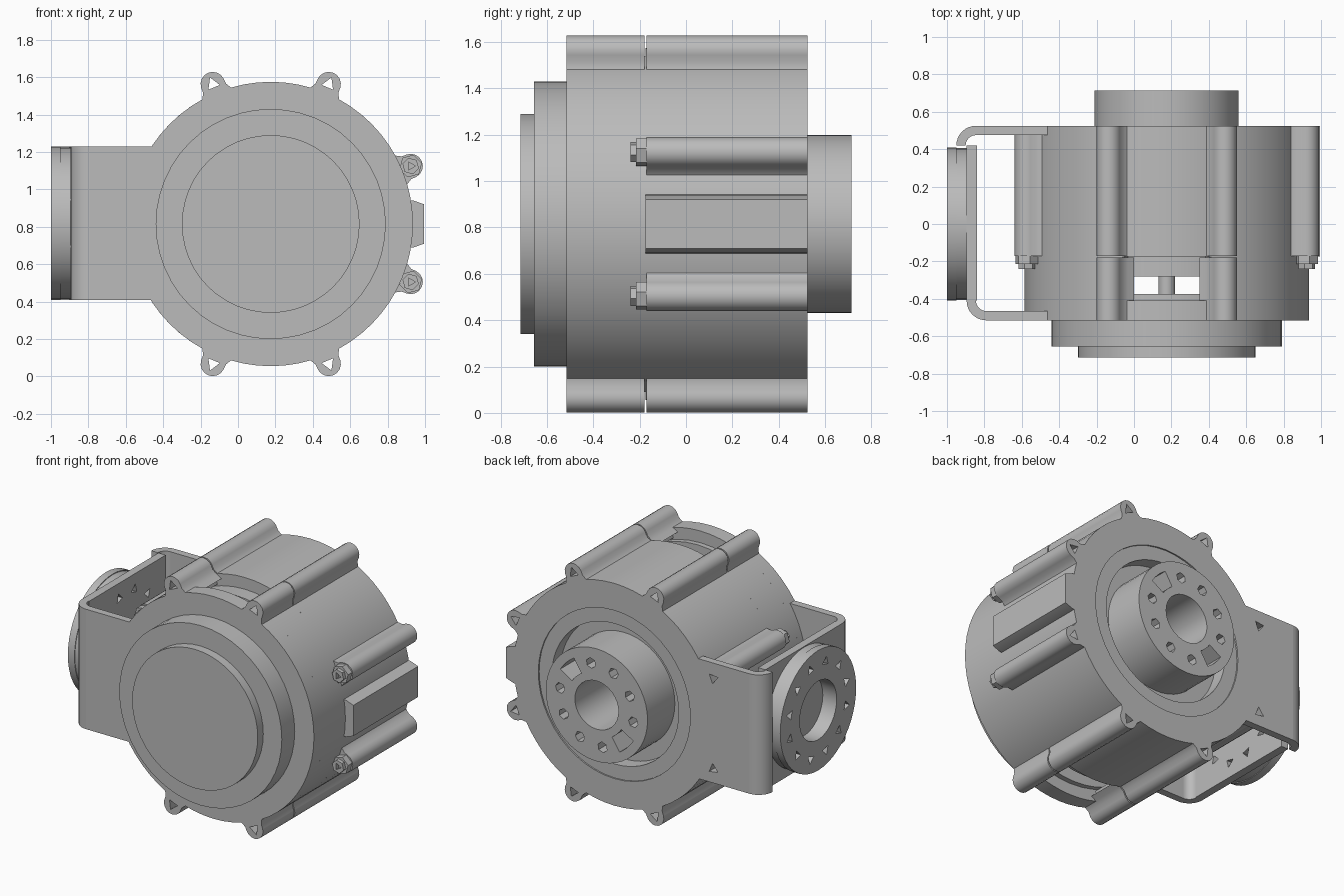
import bpy, bmesh, math
from mathutils import Matrix

if "Cube" in bpy.data.objects:
    bpy.data.objects.remove(bpy.data.objects["Cube"])

grey = bpy.data.materials.new("plain_grey")
grey.use_nodes = True
colour = (0.5, 0.5, 0.5, 1)
grey.diffuse_color = colour
grey.node_tree.nodes["Principled BSDF"].inputs["Base Color"].default_value = colour

CX, CZ = 0.175, 0.815          # main axis of the housing
R = 0.76                       # housing radius
FRONT, SEAM, BACK = -0.515, -0.175, 0.525

# Matrices that turn a flat outline and its depth into world axes
ALONG = {
    "x": Matrix(((0, 0, 1, 0), (1, 0, 0, 0), (0, 1, 0, 0), (0, 0, 0, 1))),
    "y": Matrix(((1, 0, 0, 0), (0, 0, 1, 0), (0, 1, 0, 0), (0, 0, 0, 1))),
    "z": Matrix.Identity(4),
}


def arc(cx, cy, r, a0, a1, n):
    """Points on an arc, angles in degrees."""
    angles = [math.radians(a0 + (a1 - a0) * i / n) for i in range(n + 1)]
    return [(cx + r * math.cos(a), cy + r * math.sin(a)) for a in angles]


def circle(r, n=48, cx=CX, cy=CZ, turn=0):
    return arc(cx, cy, r, turn, turn + 360, n)[:-1]


def ring_of_holes(count, r, size, sides, cx=CX, cy=CZ, start=0, skip=()):
    holes = []
    for i in range(count):
        a = start + i * 360 / count
        if i not in skip:
            x, y = arc(cx, cy, r, a, a, 1)[0]
            holes.append(circle(size, sides, x, y, a))
    return holes


def prism(name, outlines, low, high, axis="y"):
    """Extrude an outline; further outlines inside it become holes."""
    curve = bpy.data.curves.new(name, "CURVE")
    curve.dimensions, curve.fill_mode = "2D", "BOTH"
    curve.extrude = (high - low) / 2
    for points in outlines:
        spline = curve.splines.new("POLY")
        spline.points.add(len(points) - 1)
        for p, (x, y) in zip(spline.points, points):
            p.co = (x, y, 0, 1)
        spline.use_cyclic_u = True
    helper = bpy.data.objects.new(name + "_path", curve)
    bpy.context.scene.collection.objects.link(helper)
    graph = bpy.context.evaluated_depsgraph_get()
    mesh = bpy.data.meshes.new_from_object(helper.evaluated_get(graph))
    bpy.data.objects.remove(helper)
    bm = bmesh.new()
    bm.from_mesh(mesh)
    bmesh.ops.remove_doubles(bm, verts=bm.verts, dist=0.0005)
    bm.transform(ALONG[axis] @ Matrix.Translation((0, 0, (low + high) / 2)))
    bmesh.ops.recalc_face_normals(bm, faces=bm.faces)
    bm.to_mesh(mesh)
    bm.free()
    mesh.materials.clear()
    mesh.materials.append(grey)
    obj = bpy.data.objects.new(name, mesh)
    bpy.context.scene.collection.objects.link(obj)
    bpy.ops.object.select_all(action="DESELECT")
    obj.select_set(True)
    bpy.context.view_layer.objects.active = obj
    bpy.ops.object.shade_smooth_by_angle(angle=math.radians(30))
    return obj


def turned(points, angle):
    """Turn radial outline points about the main axis."""
    c, s = math.cos(math.radians(angle)), math.sin(math.radians(angle))
    return [(CX + u * c - v * s, CZ + u * s + v * c) for u, v in points]


# Rear housing: solid core, bored part, recessed back rings
prism("rear_housing_core", [circle(R, 64)], SEAM, 0.2)
prism("rear_housing_bored", [circle(R, 64), circle(0.165, 32)], 0.2, 0.42)
prism("rear_outer_ring", [circle(R, 64), circle(0.575)], 0.42, BACK)
prism("rear_bearing_ring", [circle(0.575), circle(0.48)], 0.42, 0.515)
prism("rear_inner_lip", [circle(0.68)], -0.28, SEAM)

# Front housing: end plate and two wall shells leaving top and bottom windows
prism("front_end_plate", [circle(R, 64)], FRONT, -0.41)
prism("front_inner_plate", [circle(0.68)], -0.41, -0.375)
prism("inner_shaft", [circle(0.045, 16)], -0.38, -0.27)
for side, start in (("left", -72.5), ("right", 107.5)):
    shell = arc(CX, CZ, R, start, start + 145, 26)
    shell += arc(CX, CZ, 0.69, start + 145, start, 26)
    prism("front_wall_" + side, [shell], -0.41, SEAM)

# Stepped front cover
prism("front_cover_large", [circle(0.615)], -0.655, FRONT)
prism("front_cover_small", [circle(0.475)], -0.715, -0.655)

# Screw bosses around the housing
boss = [(0.72, -0.11), (0.752, -0.085), (0.785, -0.066)]
boss += arc(0.81, 0, 0.065, -85, 85, 8)
boss += [(u, -v) for u, v in reversed(boss[:3])]
for i in range(8):
    angle = 22.5 + 45 * i
    hole = turned(circle(0.038, 3, 0.81, 0), angle)
    prism(f"rear_boss_{i}", [turned(boss, angle), hole], SEAM + 0.004, BACK)
    if i in (1, 2, 5, 6):
        prism(f"front_boss_{i}", [turned(boss, angle), hole], FRONT, SEAM - 0.004)
    else:
        # Screw heads on the side bosses
        x, z = turned([(0.81, 0)], angle)[0]
        prism(f"screw_flange_{i}", [circle(0.062, 6, x, z, 15)], -0.215, SEAM + 0.004)
        prism(f"screw_head_{i}", [circle(0.045, 6, x, z, 45), circle(0.025, 3, x, z)],
              -0.24, -0.215)

# Side block
block = [(0.7, 0.13), (0.765, 0.125), (0.82, 0.105)]
block += [(u, -v) for u, v in reversed(block)]
prism("side_block", [turned(block, 0)], SEAM, BACK)

# Output hub with bolt holes and two wedge pockets
holes = ring_of_holes(10, 0.28, 0.036, 6, start=9, skip=(1, 6))
for mid in (45, 225):
    holes.append(arc(CX, CZ, 0.325, mid - 13, mid + 13, 4)
                 + arc(CX, CZ, 0.22, mid + 13, mid - 13, 4))
prism("output_hub", [circle(0.385), circle(0.165, 32)] + holes, 0.42, 0.715)

# Bracket: two plates, two rounded corners and the web between them
LOW, HIGH = 0.41, 1.23


def plate(x0, x1):
    return [(x0, LOW), (x1, LOW), (x1, HIGH), (x0, HIGH)]


rear_holes = [turned(circle(0.038, 3, 0.81, 0), a) for a in (157.5, 202.5)]
prism("bracket_front_plate", [plate(-0.79, -0.4)], FRONT, -0.465)
prism("bracket_rear_plate", [plate(-0.845, -0.4)] + rear_holes, 0.475, BACK)
front_corner = arc(-0.79, -0.41, 0.105, 180, 270, 8) + arc(-0.79, -0.41, 0.055, 270, 180, 8)
rear_corner = arc(-0.845, 0.42, 0.105, 180, 90, 8) + arc(-0.845, 0.42, 0.055, 90, 180, 8)
prism("bracket_front_corner", [front_corner], LOW, HIGH, "z")
prism("bracket_rear_corner", [rear_corner], LOW, HIGH, "z")
mount_holes = ring_of_holes(12, 0.315, 0.035, 3, 0, 0.82, 15)
web = [(-0.41, LOW), (0.42, LOW), (0.42, HIGH), (-0.41, HIGH)]
prism("bracket_web", [web] + mount_holes, -0.895, -0.84, "x")

# Round mounting disc on the bracket
for name, r, x0, x1 in (("mount_disc_inner", 0.405, -0.95, -0.895),
                        ("mount_disc_outer", 0.41, -1.0, -0.95)):
    rim = [circle(r, 48, 0, 0.82), circle(0.2, 32, 0, 0.82)]
    prism(name, rim + mount_holes, x0, x1, "x")
